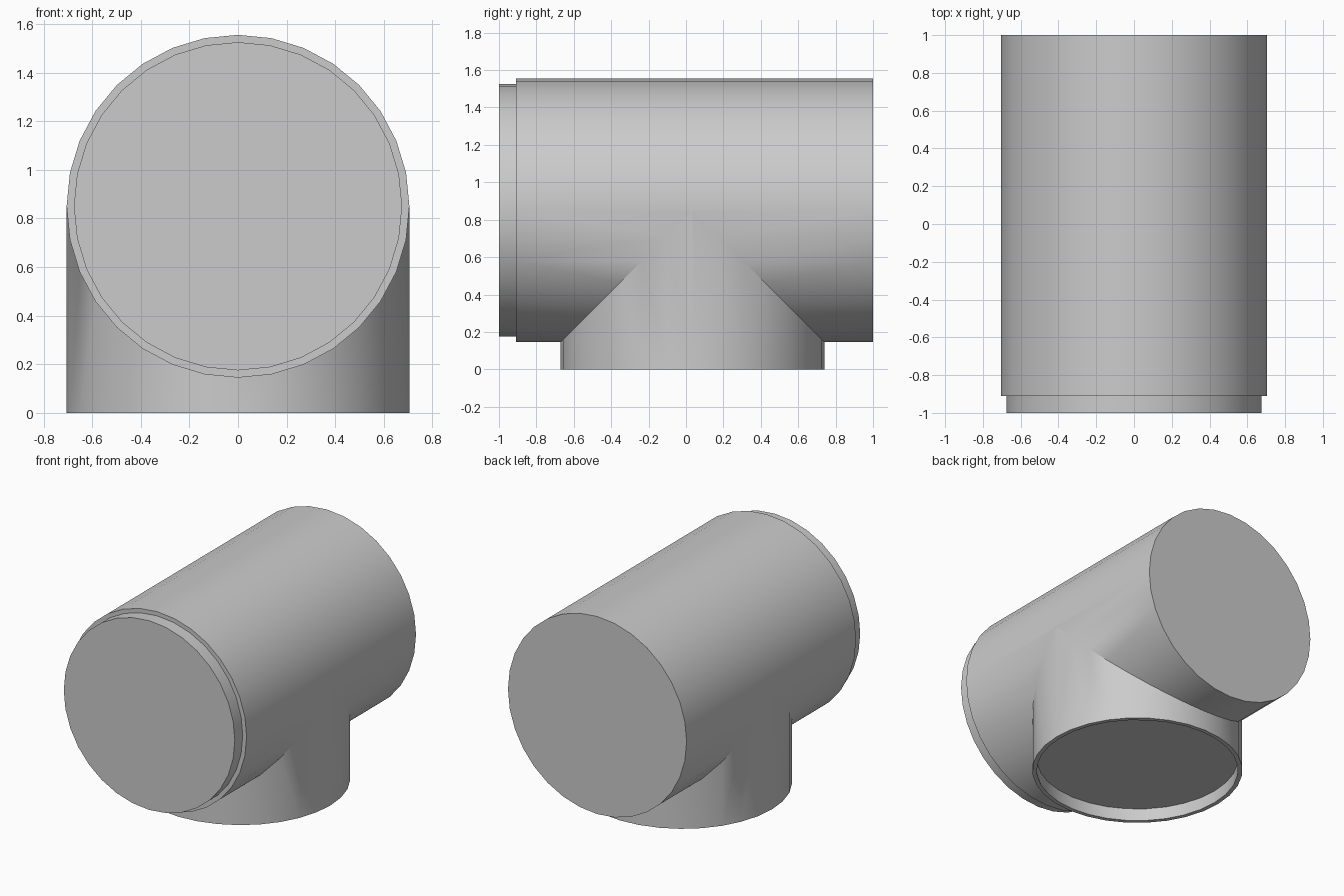
import bpy
import math
from mathutils import Matrix

cube = bpy.data.objects.get("Cube")
if cube:
    bpy.data.objects.remove(cube, do_unlink=True)

SIDES = 32
R_PIPE, R_SPIGOT = 0.705, 0.675
AXIS_Z, BRANCH_Y, STEP = 0.85, 0.035, 0.09

grey = bpy.data.materials.new("plain_grey")
grey.use_nodes = True
grey.diffuse_color = (0.6, 0.6, 0.6, 1)
grey.node_tree.nodes["Principled BSDF"].inputs["Base Color"].default_value = (0.6, 0.6, 0.6, 1)


def turned(name, profile, matrix):
    """Closed solid of revolution from (radius, height) rings, capped at both ends."""
    verts = []
    for r, h in profile:
        for i in range(SIDES):
            a = 2 * math.pi * i / SIDES
            verts.append(matrix @ Matrix.Translation((r * math.cos(a), r * math.sin(a), h)).translation)
    faces = [list(range(SIDES))[::-1]]
    for k in range(len(profile) - 1):
        for i in range(SIDES):
            j = (i + 1) % SIDES
            a, b = k * SIDES, (k + 1) * SIDES
            faces.append((a + i, a + j, b + j, b + i))
    top = (len(profile) - 1) * SIDES
    faces.append(list(range(top, top + SIDES)))
    mesh = bpy.data.meshes.new(name)
    mesh.from_pydata(verts, [], faces)
    mesh.materials.append(grey)
    obj = bpy.data.objects.new(name, mesh)
    bpy.context.collection.objects.link(obj)
    return obj


# Horizontal pipe with a narrower spigot at the front
along_y = Matrix.Translation((0, 0, AXIS_Z)) @ Matrix.Rotation(-math.pi / 2, 4, "X")
pipe = turned("tee_pipe", [(R_SPIGOT, -1), (R_SPIGOT, -1 + STEP),
                           (R_PIPE, -1 + STEP), (R_PIPE, 1)], along_y)

# Vertical branch with a recessed socket underneath
at_branch = Matrix.Translation((0, BRANCH_Y, 0))
branch = turned("branch_cutter", [(R_SPIGOT, STEP), (R_SPIGOT, 0),
                                  (R_PIPE, 0), (R_PIPE, AXIS_Z)], at_branch)

# Join the branch to the pipe
union = pipe.modifiers.new("join_branch", "BOOLEAN")
union.operation = "UNION"
union.solver = "EXACT"
union.object = branch
bpy.context.view_layer.objects.active = pipe
pipe.select_set(True)
bpy.ops.object.modifier_apply(modifier=union.name)
bpy.data.objects.remove(branch, do_unlink=True)

# Smooth walls, sharp rims
bpy.ops.object.shade_smooth_by_angle(angle=math.radians(30))
